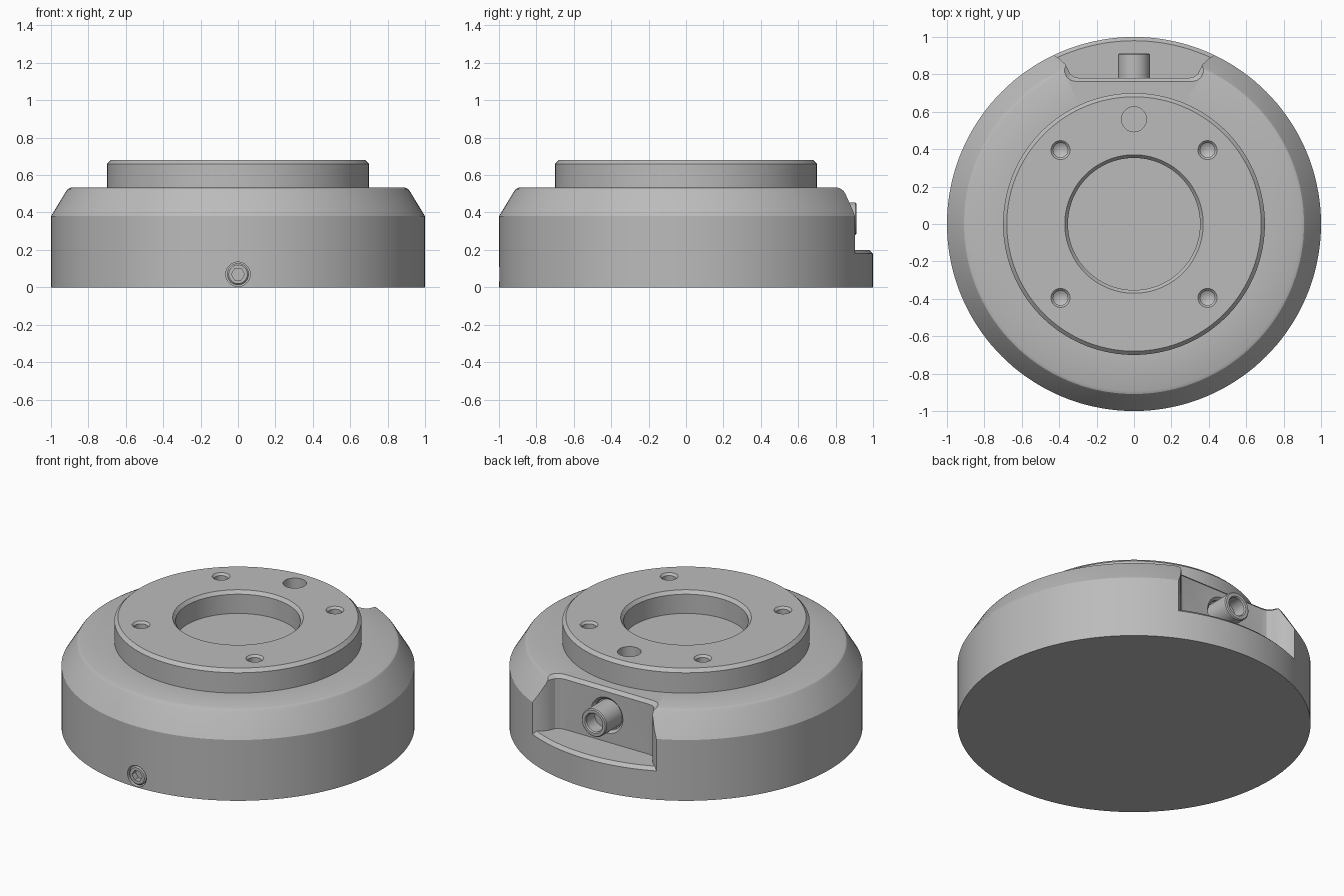
import bpy, bmesh, math
from mathutils import Matrix

if "Cube" in bpy.data.objects:
    bpy.data.objects.remove(bpy.data.objects["Cube"])

grey = bpy.data.materials.new("machined_grey")
grey.diffuse_color = (0.5, 0.5, 0.5, 1)
grey.use_nodes = True
grey.node_tree.nodes["Principled BSDF"].inputs["Base Color"].default_value = grey.diffuse_color


def finish(bm, name, matrix=Matrix()):
    bm.transform(matrix)
    bmesh.ops.recalc_face_normals(bm, faces=bm.faces)
    mesh = bpy.data.meshes.new(name)
    bm.to_mesh(mesh)
    bm.free()
    mesh.materials.append(grey)
    ob = bpy.data.objects.new(name, mesh)
    bpy.context.collection.objects.link(ob)
    return ob


def loft(name, rings, matrix=Matrix()):
    """Skin closed rings of points; a one-point ring closes to a tip."""
    bm = bmesh.new()
    rows = [[bm.verts.new(p) for p in ring] for ring in rings]
    for a, b in zip(rows, rows[1:]):
        n = max(len(a), len(b))
        for i in range(n):
            j = (i + 1) % n
            if len(a) == 1:
                bm.faces.new((a[0], b[i], b[j]))
            elif len(b) == 1:
                bm.faces.new((a[i], a[j], b[0]))
            else:
                bm.faces.new((a[i], a[j], b[j], b[i]))
    for row in (rows[0], rows[-1]):
        if len(row) > 1:
            bm.faces.new(row)
    return finish(bm, name, matrix)


def lathe(name, profile, sides=48, matrix=Matrix()):
    """Turn (radius, height) points around the local z axis."""
    rings = []
    for r, z in profile:
        angles = [2 * math.pi * i / sides for i in range(sides if r > 0 else 1)]
        rings.append([(r * math.cos(a), r * math.sin(a), z) for a in angles])
    return loft(name, rings, matrix)


def boolean(target, tool, operation='DIFFERENCE'):
    mod = target.modifiers.new("cut", 'BOOLEAN')
    mod.operation, mod.solver, mod.object = operation, 'EXACT', tool
    bpy.context.view_layer.objects.active = target
    bpy.ops.object.modifier_apply(modifier=mod.name)
    bpy.data.objects.remove(tool)


# Turned housing: wide base, chamfered shoulder, raised disc, central bore
housing = lathe("housing", [
    (0, 0), (1, 0), (1, 0.38), (0.918, 0.515), (0.909, 0.526), (0.893, 0.533),
    (0.70, 0.533), (0.70, 0.66), (0.68, 0.68), (0.37, 0.68), (0.353, 0.66),
    (0.353, 0.54), (0, 0.54)], 144)

# Connector pocket in the back: flared outline, floor with chamfered lip
half = [(0.29, 0.78), (0.32, 0.786), (0.342, 0.803), (0.354, 0.83),
        (0.368, 0.855), (0.40, 0.885), (0.43, 0.905), (0.43, 1.1)]
outline = half + [(-x, y) for x, y in reversed(half)]
wide = [(x * 1.05, y - 0.02) for x, y in outline]
pocket = loft("pocket_cutter", [[(x, y, z) for x, y in shape] for shape, z in (
    (outline, 0.05), (outline, 0.513), (wide, 0.534), (wide, 0.62))])
boolean(pocket, lathe("pocket_floor", [
    (0, 0.2), (0.98, 0.2), (1.05, 0.13), (1.05, 0.6), (0, 0.6)], 144), 'INTERSECT')
boolean(housing, pocket)

# Four countersunk screw holes and one plain pin hole in the disc
for sx in (-1, 1):
    for sy in (-1, 1):
        boolean(housing, lathe("screw_hole", [
            (0, 0.545), (0.039, 0.57), (0.039, 0.667), (0.051, 0.68),
            (0.051, 0.75), (0, 0.75)], 32,
            Matrix.Translation((0.393 * sx, 0.395 * sy, 0))))
boolean(housing, lathe("pin_hole", [
    (0, 0.56), (0.067, 0.56), (0.067, 0.75), (0, 0.75)], 40,
    Matrix.Translation((0, 0.56, 0))))

# Tubular connector in a round recess in the pocket wall
to_back = Matrix.Translation((0, 0, 0.367)) @ Matrix.Rotation(-math.pi / 2, 4, 'X')
boolean(housing, lathe("connector_recess", [
    (0, 0.745), (0.095, 0.745), (0.095, 0.765), (0.12, 0.79), (0, 0.79)], 48, to_back))
connector = lathe("connector", [
    (0, 0.72), (0.086, 0.72), (0.086, 0.905), (0.08, 0.911), (0.062, 0.911),
    (0.056, 0.903), (0.056, 0.82), (0, 0.82)], 48, to_back)

# Hex socket screw set in the lower front
to_front = Matrix.Translation((0, 0, 0.07)) @ Matrix.Rotation(math.pi / 2, 4, 'X')
boolean(housing, lathe("front_recess", [
    (0, 0.95), (0.065, 0.95), (0.065, 1.05), (0, 1.05)], 48, to_front))
screw = lathe("front_screw", [
    (0, 0.94), (0.058, 0.94), (0.058, 0.988), (0.05, 0.996), (0, 0.996)], 48, to_front)
boolean(screw, lathe("hex_socket", [
    (0, 0.96), (0.035, 0.96), (0.035, 1.05), (0, 1.05)], 6, to_front))

# Smooth round walls, crisp edges
for ob in (housing, connector, screw):
    bpy.ops.object.select_all(action='DESELECT')
    ob.select_set(True)
    bpy.context.view_layer.objects.active = ob
    bpy.ops.object.shade_smooth_by_angle(angle=math.radians(25))
